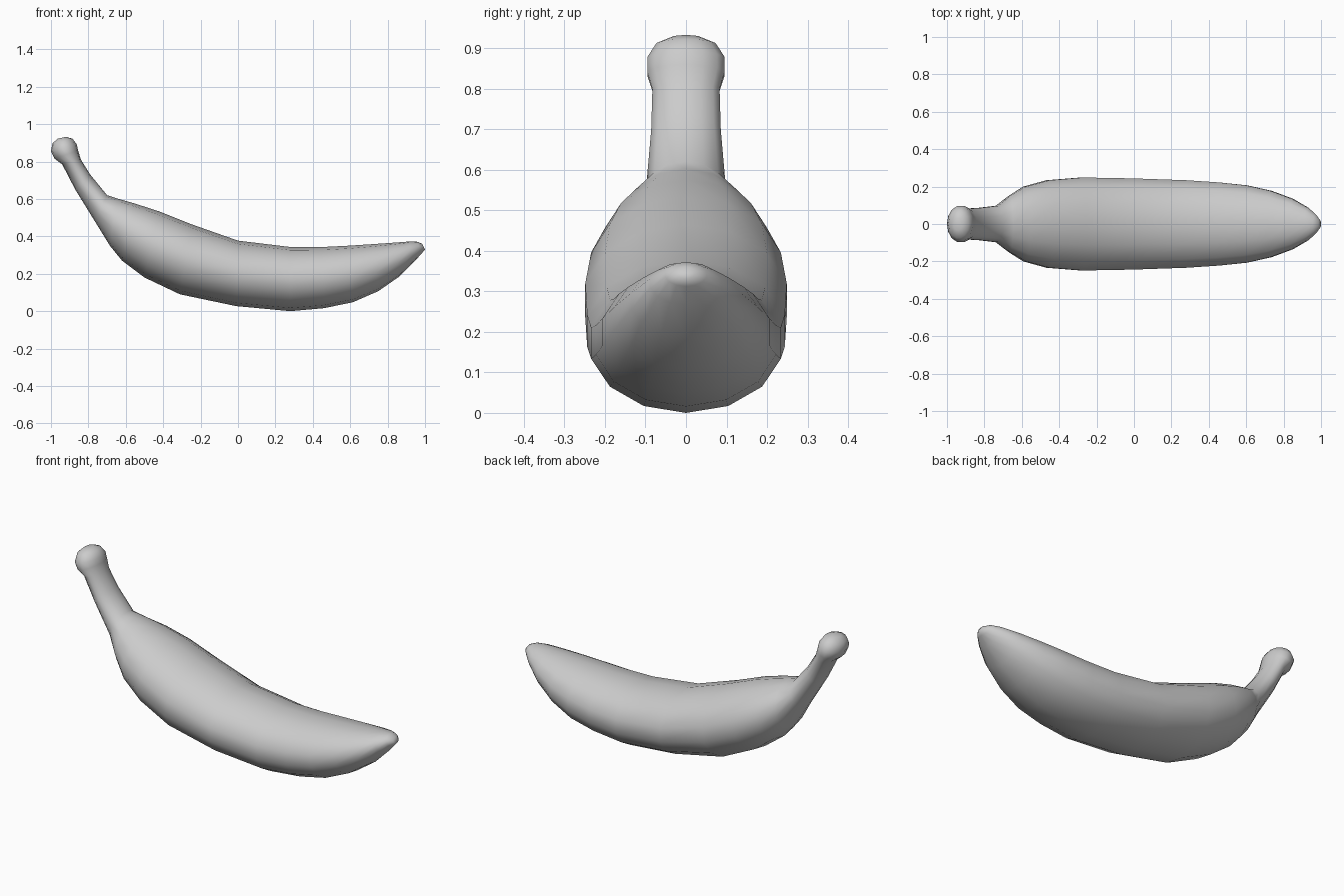
import bpy, bmesh, math
from mathutils import Vector

if "Cube" in bpy.data.objects:
    bpy.data.objects.remove(bpy.data.objects["Cube"])

SIDES = 14

# Cross-sections from stem knob to tip: outer x, outer z, inner x, inner z, half width
SECTIONS = [
    (-.965, .922, -.92, .932, .035),
    (-.992, .897, -.885, .922, .075),
    (-1.0, .855, -.862, .892, .098),
    (-.98, .815, -.855, .86, .098),
    (-.94, .785, -.84, .81, .085),
    (-.87, .65, -.79, .73, .088),
    (-.765, .48, -.70, .62, .10),
    (-.685, .35, -.645, .602, .155),
    (-.62, .27, -.55, .575, .205),
    (-.50, .18, -.42, .533, .24),
    (-.31, .09, -.25, .465, .255),
    (-.01, .027, .0, .377, .25),
    (.28, .0, .28, .343, .24),
    (.46, .016, .45, .343, .228),
    (.615, .048, .59, .35, .212),
    (.75, .107, .715, .358, .182),
    (.865, .187, .83, .366, .138),
    (.945, .267, .91, .372, .09),
    (.985, .312, .955, .372, .052),
    (1.0, .33, .985, .36, .022),
]


def section_ring(bm, ox, oz, ix, iz, width):
    outer, inner = Vector((ox, 0, oz)), Vector((ix, 0, iz))
    mid, half = (outer + inner) / 2, (inner - outer) / 2
    ring = []
    for i in range(SIDES):
        a = math.tau * i / SIDES
        ring.append(bm.verts.new(mid + half * math.cos(a) + Vector((0, width * math.sin(a), 0))))
    return ring


# Banana skin: loft through the sections and cap both ends
bm = bmesh.new()
rings = [section_ring(bm, *s) for s in SECTIONS]
for a, b in zip(rings, rings[1:]):
    for i in range(SIDES):
        j = (i + 1) % SIDES
        bm.faces.new((a[i], a[j], b[j], b[i]))
bm.faces.new(rings[0])
bm.faces.new(rings[-1])
bmesh.ops.recalc_face_normals(bm, faces=bm.faces)
for f in bm.faces:
    f.smooth = True

mesh = bpy.data.meshes.new("banana")
bm.to_mesh(mesh)
bm.free()
banana = bpy.data.objects.new("banana", mesh)
bpy.context.collection.objects.link(banana)
